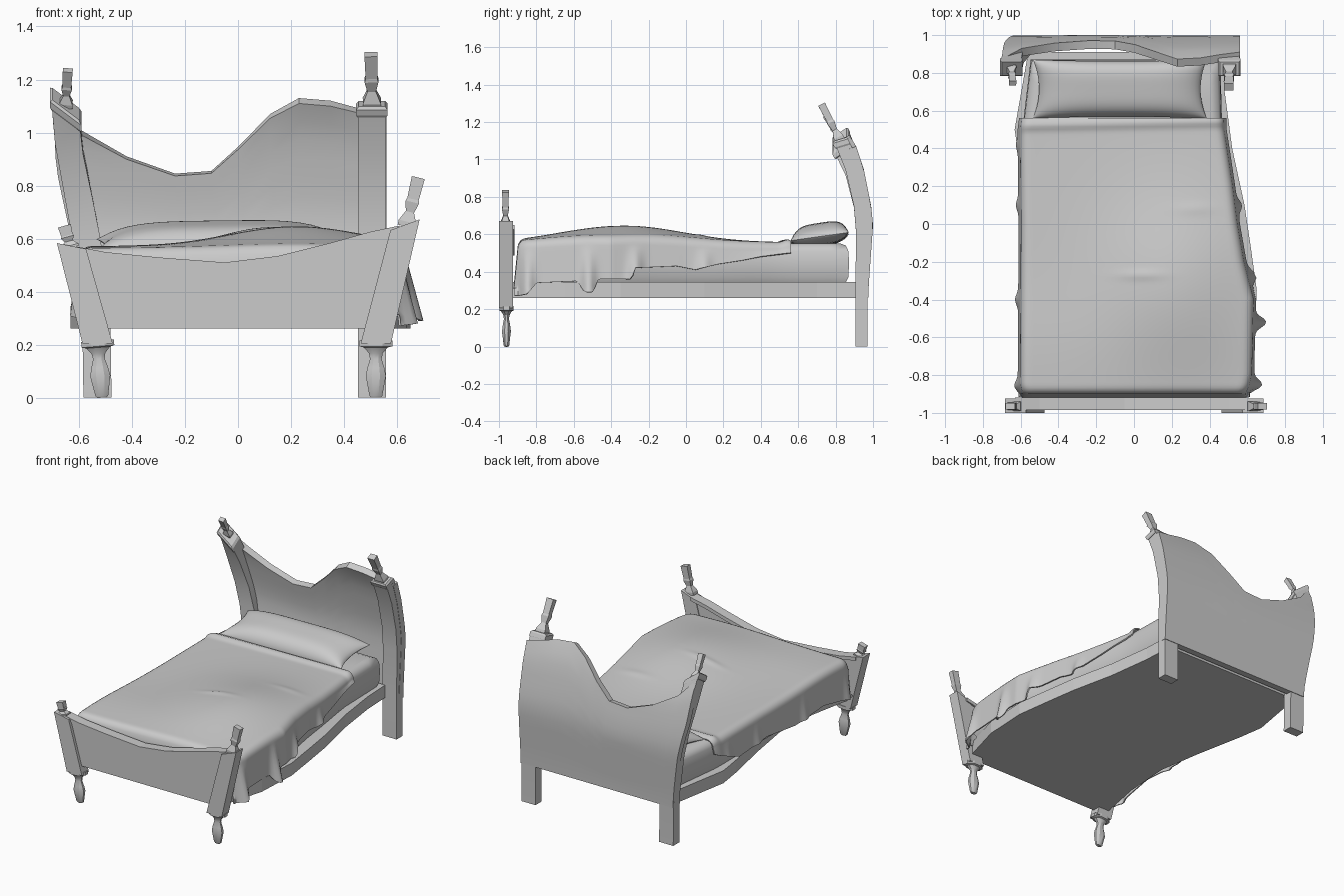
import bpy, bmesh, math
from mathutils import Vector

if "Cube" in bpy.data.objects:
    bpy.data.objects.remove(bpy.data.objects["Cube"])


def lerp_table(table, t):
    if t <= table[0][0]:
        return table[0][1]
    for (a, va), (b, vb) in zip(table, table[1:]):
        if t <= b:
            return va + (vb - va) * (t - a) / (b - a)
    return table[-1][1]


def make(name, verts, faces, smooth=None, fix=True, thick=None):
    me = bpy.data.meshes.new(name)
    me.from_pydata([tuple(v) for v in verts], [], faces)
    if fix:
        bm = bmesh.new()
        bm.from_mesh(me)
        bmesh.ops.recalc_face_normals(bm, faces=bm.faces)
        bm.to_mesh(me)
        bm.free()
    ob = bpy.data.objects.new(name, me)
    bpy.context.collection.objects.link(ob)
    bpy.ops.object.select_all(action='DESELECT')
    bpy.context.view_layer.objects.active = ob
    ob.select_set(True)
    if thick:
        mod = ob.modifiers.new("thickness", 'SOLIDIFY')
        mod.thickness, mod.offset = thick
        bpy.ops.object.modifier_apply(modifier=mod.name)
    if smooth:
        bpy.ops.object.shade_smooth_by_angle(angle=math.radians(smooth))
    return ob


def loft(name, rings, smooth=None):
    n = len(rings[0])
    verts = [v for r in rings for v in r]
    faces = [(k * n + i, k * n + (i + 1) % n, (k + 1) * n + (i + 1) % n, (k + 1) * n + i)
             for k in range(len(rings) - 1) for i in range(n)]
    faces += [tuple(range(n)), tuple(range(len(verts) - n, len(verts)))]
    return make(name, verts, faces, smooth)


def grid(name, rows, smooth=40, thick=None):
    n = len(rows[0])
    faces = [(j * n + i, j * n + i + 1, (j + 1) * n + i + 1, (j + 1) * n + i)
             for j in range(len(rows) - 1) for i in range(n - 1)]
    return make(name, [v for r in rows for v in r], faces, smooth, False, thick)


def rect(x, y, z, hx, hy, tx=0, ty=0):
    return [(x + a * hx, y + b * hy, z + tx * a * hx + ty * b * hy)
            for a, b in ((-1, -1), (1, -1), (1, 1), (-1, 1))]


def turned(name, base, tip, profile, sides, flat=1.0, smooth=None):
    base, tip = Vector(base), Vector(tip)
    w = (tip - base).normalized()
    u = Vector((0, 1, 0)).cross(w).normalized()
    v = w.cross(u)
    rings = []
    for t, r in profile:
        c = base.lerp(tip, t)
        ang = [2 * math.pi * (i + 0.5) / sides for i in range(sides)]
        k = r / math.cos(math.pi / sides)
        rings.append([c + u * k * math.cos(a) + v * k * flat * math.sin(a) for a in ang])
    return loft(name, rings, smooth)


# headboard panel: leaning, wavy-topped sheet
BACK = [(0, .97), (.3, .975), (.65, 1.0), (.75, .99), (.95, .95), (1.07, .91), (1.16, .855)]
HEAD_L = [(.26, -.585), (.35, -.59), (.6, -.63), (.87, -.685), (1.12, -.70)]
TOP = [(-.70, 1.13), (-.6, 1.01), (-.43, .91), (-.25, .845), (-.11, .855), (0, .95),
       (.12, 1.07), (.23, 1.13), (.35, 1.12), (.46, 1.09), (.56, 1.07)]
rows = []
for j in range(13):
    row = []
    for xt, zt in TOP:
        z = .26 + (zt - .26) * j / 12
        xl = lerp_table(HEAD_L, z)
        row.append((xl + (xt + .7) / 1.26 * (.56 - xl), lerp_table(BACK, z), z))
    rows.append(row)
grid("headboard_panel", rows, 35, (.045, 1))

# headboard posts, caps and finials
POST_Y = [(0, .9375, .0325), (.33, .938, .0325), (.6, .948, .038), (.75, .94, .042),
          (.95, .895, .042), (1.09, .835, .036)]
LEFT_X = [-.53, -.535, -.572, -.60, -.637, -.65]
FINIAL = [(0, .034), (.1, .034), (.3, .016), (.5, .026), (.56, .022), (1, .025)]
for side, xs, tx, ty, s, tip in (("left", LEFT_X, -.75, .65, .62, (-.642, .745, 1.235)),
                                 ("right", [.505] * 6, 0, .3, 1, (.502, .725, 1.295))):
    tilts = [0, 0, 0, .1, .5, 1]
    loft(side + "_head_post", [rect(x, y, z, .053, hy, tx * t, ty * t)
                               for x, (z, y, hy), t in zip(xs, POST_Y, tilts)], 25)
    x = xs[-1]
    loft(side + "_head_cap", [rect(x, y, z, h, h * .7, tx, ty) for y, z, h in
                              ((.84, 1.068, .054), (.836, 1.076, .059), (.825, 1.098, .059), (.822, 1.108, .05))])
    turned(side + "_head_finial", (x, .825, 1.1), tip, [(t, r * (s ** .6)) for t, r in FINIAL], 4, .8)

# footboard panel: sagging top edge
outline = [(-.56, .26), (.55, .26), (.61, .645), (.5, .622), (.35, .58), (.15, .53), (-.05, .506),
           (-.3, .525), (-.5, .545), (-.63, .57)]
loft("footboard_panel", [[(x, y, z) for x, z in outline] for y in (-.98, -.93)])
trim = outline[2:]
loft("footboard_top_trim", [[(x, y, z + .004) for x, z in trim] + [(x, y, z - .02) for x, z in trim[::-1]]
                            for y in (-.985, -.918)])

# footboard posts, feet and finials
FOOT = [(0, .018), (.03, .024), (.38, .038), (.52, .032), (.68, .022), (.78, .026), (.88, .045),
        (.9, .062), (1, .062)]
for side, b, t, tx, fx, f0, f1 in (
        ("left", -.53, -.628, -.2, -.513, (-.632, -.965, .565), (-.655, -.965, .648)),
        ("right", .52, .63, .37, .52, (.635, -.965, .645), (.68, -.965, .83))):
    loft(side + "_foot_post", [rect(b, -.9625, .205, .057, .0375),
                               rect(t, -.9625, .572 if b < 0 else .652, .055, .0375, tx)])
    turned(side + "_foot", (fx, -.96, 0), (b, -.96, .215), FOOT, 8, .62, 30)
    turned(side + "_foot_finial", f0, f1, FINIAL, 4, .72)

# bed frame slab with S-curved side rails
RAIL_R = [(-.94, .555), (-.65, .635), (-.35, .65), (-.1, .615), (.1, .585), (.4, .52), (.7, .48), (.91, .47)]
RAIL_L = [(-.94, -.57), (-.63, -.51), (-.31, -.49), (0, -.54), (.32, -.605), (.5, -.632), (.91, -.56)]
plan = [(x, y) for y, x in RAIL_R] + [(x, y) for y, x in RAIL_L[::-1]]
loft("bed_frame", [[(x, y, z) for x, y in plan] for z in (.26, .345)])

# mattress
MAT_L = [(-.9, -.60), (0, -.595), (.5, -.60), (.88, -.555)]
MAT_R = [(-.9, .60), (-.8, .62), (-.4, .63), (-.2, .58), (0, .545), (.2, .52), (.5, .475), (.88, .465)]
ys = [-.885 + 1.765 * i / 20 for i in range(21)]
rings = []
for inset, z in ((.03, .335), (.012, .37), (.008, .45), (.012, .51), (.025, .54), (.06, .552)):
    k = (.8825 - inset) / .8825
    rings.append([(lerp_table(MAT_R, y) - inset, y * k, z) for y in ys] +
                 [(lerp_table(MAT_L, y) + inset, y * k, z) for y in ys[::-1]])
loft("mattress", rings, 50)

# blanket: draped grid with uneven hems and folds
HEM_R = [(-.9, .27), (-.85, .28), (-.8, .34), (-.58, .35), (-.54, .29), (-.5, .29), (-.47, .36),
         (-.29, .36), (-.27, .42), (-.05, .43), (.05, .41), (.17, .44), (.3, .46), (.4, .48), (.56, .50)]
HEM_L = [(-.9, .30), (-.6, .36), (-.3, .34), (0, .38), (.3, .36), (.5, .44), (.56, .47)]
END = -.895


def bump(v, c, w):
    return math.exp(-((v - c) / w) ** 2)


def top_z(x, y):
    z = .553 + .085 * bump(x, .22, .38) * bump(y, -.3, .42) + .014 * bump(y, -.65, .3)
    z += .008 * bump(y, -.27, .025) * bump(x, .04, .11) + .005 * bump(y, .08, .03) * bump(x, .32, .1)
    return z + .014 * bump(y, .535 + .02 * x, .025)


def rounding(d, r=.045):
    q = min(max((r - d) / r, 0), 1)
    return r * (1 - math.sqrt(1 - q * q))


def blanket_row(y, drop):
    L, R = lerp_table(MAT_L, y), lerp_table(MAT_R, y)
    L += .012 * bump(y, END, .03)
    R -= .012 * bump(y, END, .03)
    drapes = []
    for edge, sgn, hem, folds in ((L, -1, HEM_L, (-.86, -.4, .1, .42)),
                                  (R, 1, HEM_R, (-.85, -.52, -.27, .1))):
        z0 = top_z(edge, y) - .045 - rounding(y - END) * .6
        h = min(lerp_table(hem, y), z0 - .01)
        fl = sum(bump(y, f, .035) for f in folds)
        fl = .012 + (.05 if sgn > 0 else .022) * fl * (z0 - h) / .22
        drapes.append([(edge + sgn * fl * t, y, z0 + (h - z0) * t) for t in [k / 7 for k in range(8)]])
    row = drapes[0][:0:-1]
    for k in range(41):
        x = L + (R - L) * (.5 - .5 * math.cos(math.pi * k / 40))
        z = top_z(x, y) - rounding(min(x - L, R - x)) - rounding(y - END) * .6
        row.append((x, y, z))
    row += drapes[1][1:]
    return [(x, yy - drop * .1, max(min(z, .31), z - drop)) for x, yy, z in row]


rows = [blanket_row(END, d) for d in (.22, .15, .09, .04)]
rows += [blanket_row(END + (.56 - END) * i / 100, 0) for i in range(101)]
grid("blanket", rows, 60, (.008, 0))

# pillow: two domed sheets with pinched corners
N = 24
rows_t, rows_b = [], []
for j in range(N + 1):
    v = -math.cos(math.pi * j / N)
    t, b = [], []
    for i in range(N + 1):
        u = -math.cos(math.pi * i / N)
        x = -.075 + .46 * u * (1 - .07 * (1 - v * v))
        y = .715 + .155 * v * (1 - .05 * (1 - u * u))
        dome = max(0, (1 - u ** 4) * (1 - v ** 4)) ** .6
        base = .582 + .022 * v + .006 * u
        t.append((x, y, base + .078 * dome))
        b.append((x, y, base - .045 * dome))
    rows_t.append(t)
    rows_b.append(b[::-1])
grid("pillow_top", rows_t, 60)
grid("pillow_bottom", rows_b, 60)
